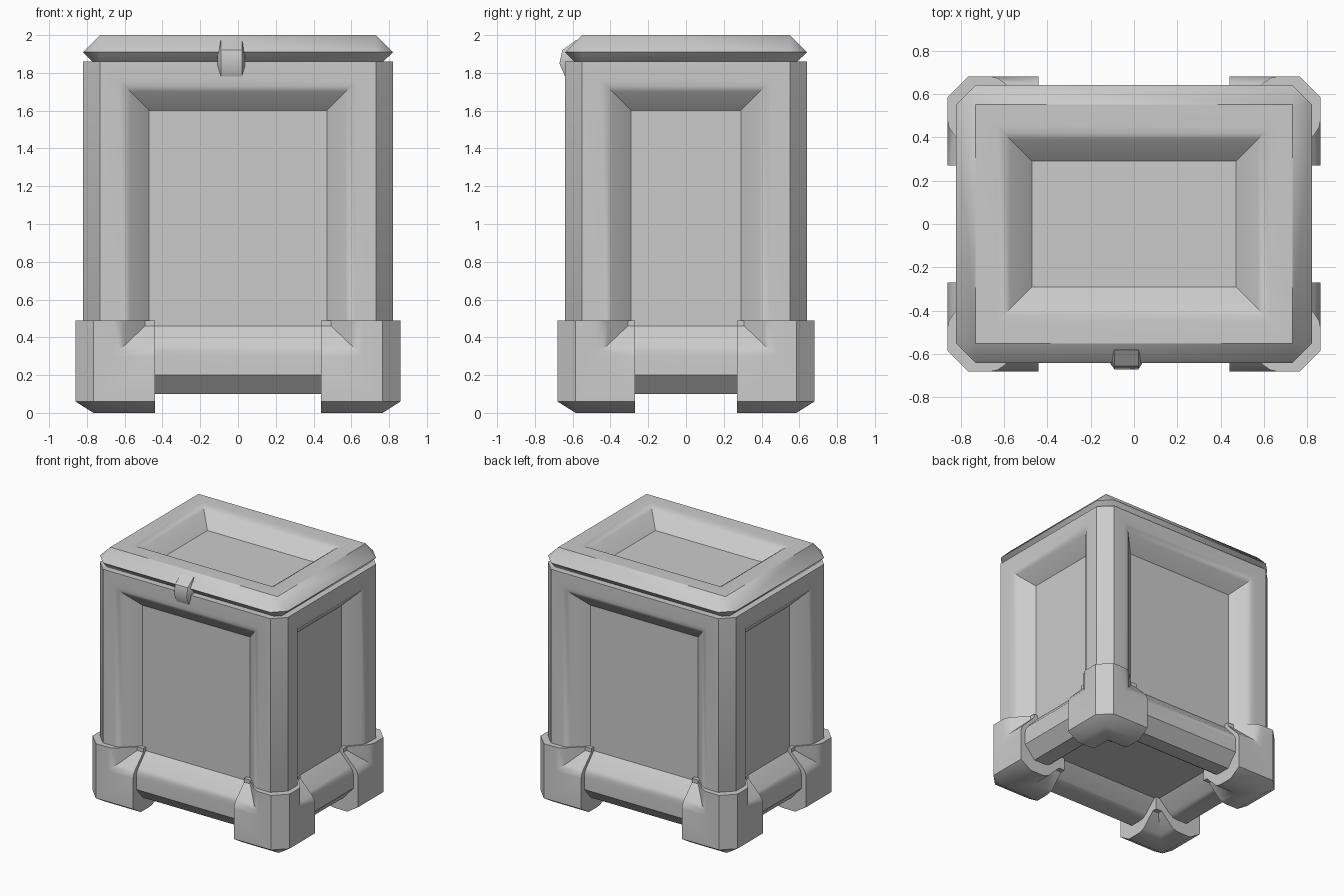
import bpy, bmesh, math
from mathutils import Vector

if "Cube" in bpy.data.objects:
    bpy.data.objects.remove(bpy.data.objects["Cube"])

SIGNS = [(sx, sy) for sx in (-1, 1) for sy in (-1, 1)]


def hull(points):
    bm = bmesh.new()
    for p in points:
        bm.verts.new(p)
    res = bmesh.ops.convex_hull(bm, input=bm.verts[:])
    loose = [v for v in bm.verts if not v.link_faces]
    bmesh.ops.delete(bm, geom=loose, context='VERTS')
    bmesh.ops.dissolve_limit(bm, angle_limit=0.01, verts=bm.verts[:], edges=bm.edges[:])
    bmesh.ops.recalc_face_normals(bm, faces=bm.faces[:])
    return bm


def chamfered_points(hx, hy, c, side_z, cap_z):
    """Octagonal rings at side_z, smaller rectangles at cap_z."""
    pts = []
    for sx, sy in SIGNS:
        for z in side_z:
            pts += [(sx * hx, sy * (hy - c), z), (sx * (hx - c), sy * hy, z)]
        pts += [(sx * (hx - c), sy * (hy - c), z) for z in cap_z]
    return pts


def recess(bm, direction):
    """Flat rim, softened shoulder, then a slope down to a flat panel."""
    d = Vector(direction)
    bm.normal_update()
    face = max(bm.faces, key=lambda f: f.normal.dot(d))
    for thickness, depth in ((.10, 0), (.03, -.006), (.03, -.02), (.10, -.094)):
        bmesh.ops.inset_region(bm, faces=[face], thickness=thickness, depth=depth,
                               use_even_offset=True)
        bm.normal_update()


def make(name, bm):
    bm.normal_update()
    me = bpy.data.meshes.new(name)
    bm.to_mesh(me)
    bm.free()
    ob = bpy.data.objects.new(name, me)
    bpy.context.collection.objects.link(ob)
    bpy.ops.object.select_all(action='DESELECT')
    ob.select_set(True)
    bpy.context.view_layer.objects.active = ob
    bpy.ops.object.shade_smooth_by_angle(angle=math.radians(36))
    return ob


def body_mesh():
    bm = hull(chamfered_points(.82, .64, .09, (.2, 1.86), (.1,)))
    for d in ((0, -1, 0), (0, 1, 0), (1, 0, 0), (-1, 0, 0), (0, 0, -1)):
        recess(bm, d)
    return bm


# Body with recessed panels on four sides and underneath
make("body", body_mesh())

# Lid with recessed top
bm = hull(chamfered_points(.82, .64, .09, (1.91,), (2.0, 1.82)))
recess(bm, (0, 0, 1))
make("lid", bm)

# Corner feet: slightly enlarged body, cut down to one corner and mirrored
bm = body_mesh()
for v in bm.verts:
    v.co.x *= .86 / .82
    v.co.y *= .68 / .64
    z = v.co.z
    if z < .201:
        v.co.z = (z - .1) * .6
    elif z < .25:
        v.co.z = z - .1
for co, no in (((0, 0, .49), (0, 0, 1)), ((.44, 0, 0), (-1, 0, 0)), ((0, .27, 0), (0, -1, 0))):
    cut = bmesh.ops.bisect_plane(bm, geom=bm.verts[:] + bm.edges[:] + bm.faces[:],
                                 plane_co=co, plane_no=no, clear_outer=True)
    edges = [e for e in cut["geom_cut"] if isinstance(e, bmesh.types.BMEdge) and e.is_boundary]
    bmesh.ops.holes_fill(bm, edges=edges, sides=0)
bmesh.ops.recalc_face_normals(bm, faces=bm.faces[:])
feet = make("corner_feet", bm)
mirror = feet.modifiers.new("mirror", 'MIRROR')
mirror.use_axis = (True, True, False)
mirror.use_mirror_merge = False

# Front clasp bridging lid and body
pts = []
for s in (-1, 1):
    for y, z in ((-.64, 1.78), (-.67, 1.85), (-.655, 1.92), (-.58, 1.975), (-.55, 1.9), (-.6, 1.78)):
        pts.append((-.035 + s * .055, y, z))
    for y, z in ((-.645, 1.84), (-.625, 1.91), (-.58, 1.88)):
        pts.append((-.035 + s * .073, y, z))
make("clasp", hull(pts))
